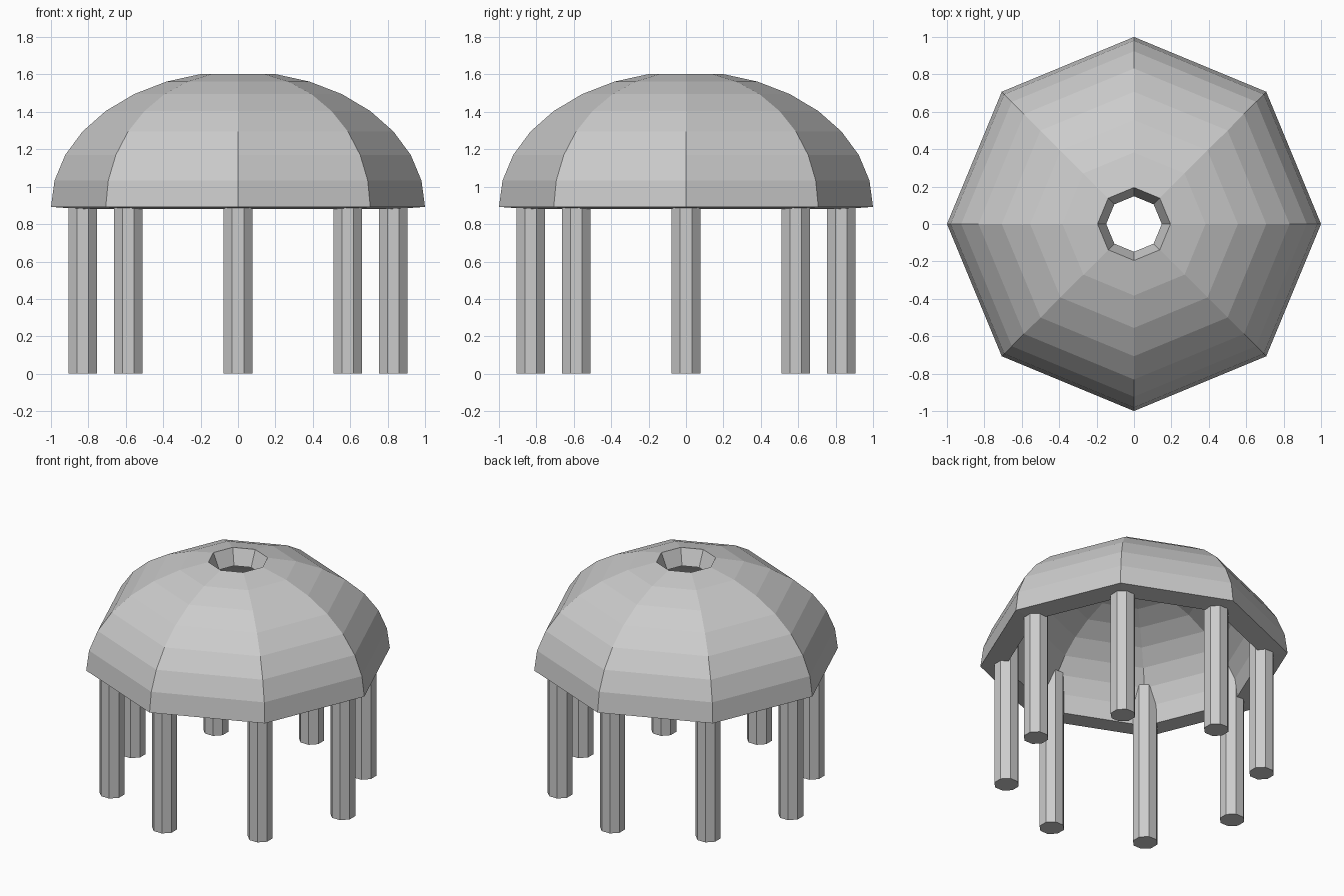
import bpy, bmesh
from math import sin, cos, pi, radians

if "Cube" in bpy.data.objects:
    bpy.data.objects.remove(bpy.data.objects["Cube"])

SIDES = 8
BASE_Z = 0.892
DOME_H = 0.725

# Dome: octagonal hemisphere with an open crown, thickened inward, then flattened
bm = bmesh.new()
rings = []
for i in range(8):
    e = i * pi / 16
    rings.append([bm.verts.new((cos(e) * cos(a), cos(e) * sin(a), sin(e)))
                  for a in (k * 2 * pi / SIDES for k in range(SIDES))])
for lo, hi in zip(rings, rings[1:]):
    for k in range(SIDES):
        n = (k + 1) % SIDES
        bm.faces.new((lo[k], lo[n], hi[n], hi[k]))
mesh = bpy.data.meshes.new("dome_roof")
bm.to_mesh(mesh)
bm.free()
dome = bpy.data.objects.new("dome_roof", mesh)
bpy.context.collection.objects.link(dome)
dome.location.z = BASE_Z
dome.scale.z = DOME_H
shell = dome.modifiers.new("thickness", 'SOLIDIFY')
shell.thickness = 0.16
shell.offset = -1

# Columns: eight octagonal posts under the dome corners, tops buried in the shell
COL_H = 1.14
for k in range(SIDES):
    a = k * 2 * pi / SIDES
    bpy.ops.mesh.primitive_cylinder_add(
        vertices=8, radius=0.083, depth=COL_H,
        location=(0.83 * cos(a), 0.83 * sin(a), COL_H / 2),
        rotation=(0, 0, radians(22.5)))
    bpy.context.object.name = f"column_{k + 1}"
